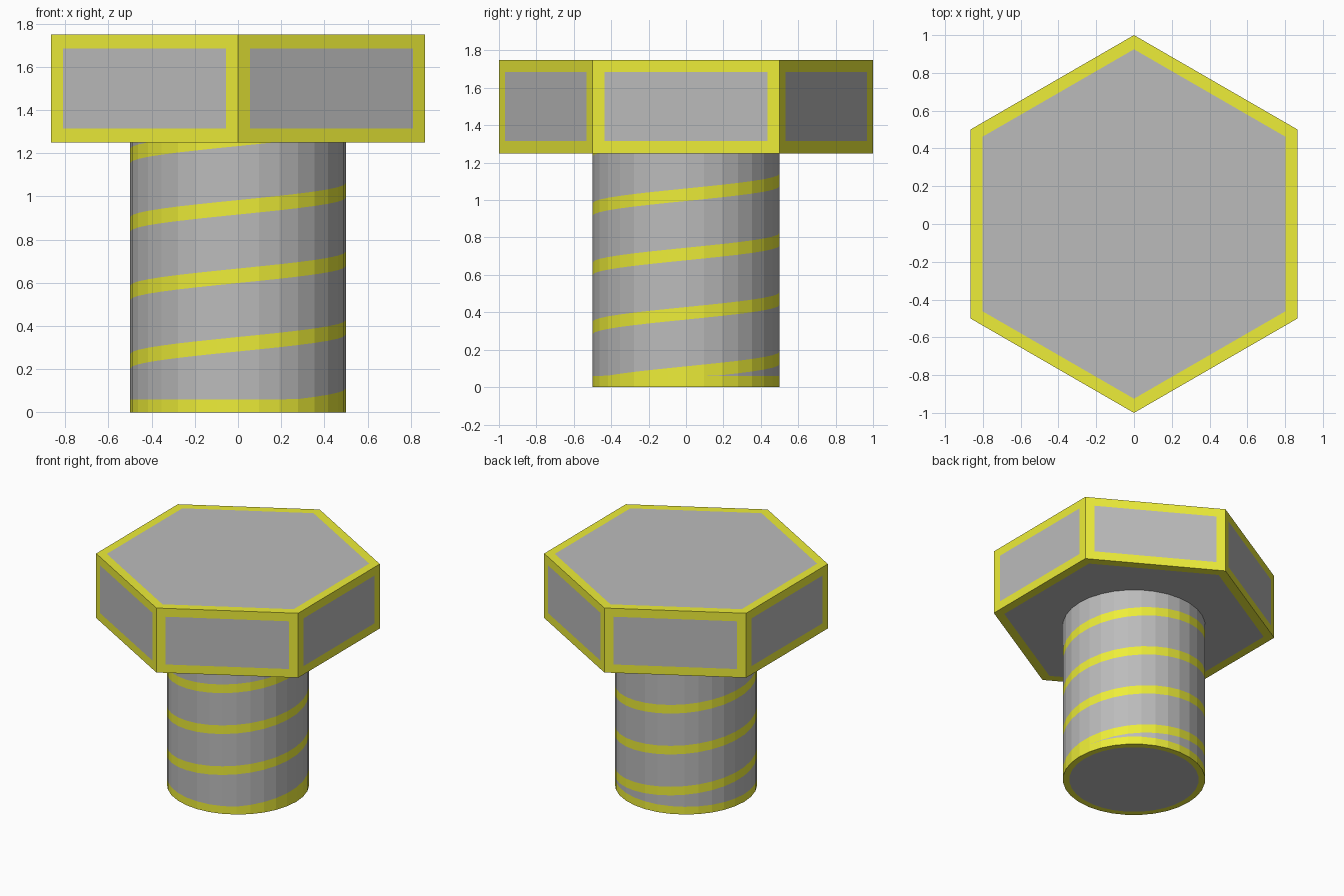
import bpy, bmesh, math

if "Cube" in bpy.data.objects:
    bpy.data.objects.remove(bpy.data.objects["Cube"])

SIDES, RADIUS = 32, 0.5
HEAD_LOW, HEAD_HIGH = 1.25, 1.75
RIM = 0.065
SHAFT_TOP = 1.3                       # sunk a little into the head
PITCH, STRIPE, START = 0.317, 0.067, 0.111


def material(name, color):
    mat = bpy.data.materials.new(name)
    mat.diffuse_color = (*color, 1)
    mat.use_nodes = True
    mat.node_tree.nodes["Principled BSDF"].inputs["Base Color"].default_value = mat.diffuse_color
    return mat


GREY = material("grey_metal", (0.5, 0.5, 0.5))
YELLOW = material("yellow_trim", (0.85, 0.85, 0.04))


def finish(bm, name):
    bmesh.ops.recalc_face_normals(bm, faces=bm.faces[:])
    mesh = bpy.data.meshes.new(name)
    bm.to_mesh(mesh)
    bm.free()
    mesh.materials.append(GREY)
    mesh.materials.append(YELLOW)
    obj = bpy.data.objects.new(name, mesh)
    bpy.context.collection.objects.link(obj)


def inset_rim(bm, faces, width):
    # Flush yellow border around each face
    ring = bmesh.ops.inset_individual(bm, faces=faces, thickness=width,
                                      use_even_offset=True)["faces"]
    for f in ring:
        f.material_index = 1


# Hexagonal head with a border on every face
bm = bmesh.new()
hexagon = [bm.verts.new((math.sin(i * math.pi / 3), math.cos(i * math.pi / 3), HEAD_LOW))
           for i in range(6)]
base = bm.faces.new(hexagon)
top = bmesh.ops.extrude_face_region(bm, geom=[base], use_keep_orig=True)["geom"]
bmesh.ops.translate(bm, vec=(0, 0, HEAD_HIGH - HEAD_LOW),
                    verts=[g for g in top if isinstance(g, bmesh.types.BMVert)])
bmesh.ops.recalc_face_normals(bm, faces=bm.faces[:])
inset_rim(bm, bm.faces[:], RIM)
finish(bm, "bolt_head")

# Shaft: each column is split where the flush spiral stripe crosses it
bm = bmesh.new()
corners = {}


def corner(i, z):
    key = (i % SIDES, round(z, 4))
    if key not in corners:
        a = 2 * math.pi * key[0] / SIDES
        corners[key] = bm.verts.new((RADIUS * math.cos(a), RADIUS * math.sin(a), z))
    return corners[key]


def levels(i):
    zs = [0, 0.06]
    for turn in range(-1, 4):
        high = START + PITCH * (turn + i / SIDES)
        zs += [min(max(z, 0.06), SHAFT_TOP) for z in (high - STRIPE, high)]
    return zs + [SHAFT_TOP]


for i in range(SIDES):
    left, right = levels(i), levels(i + 1)
    for n in range(len(left) - 1):
        loop = [corner(i, left[n]), corner(i + 1, right[n]),
                corner(i + 1, right[n + 1]), corner(i, left[n + 1])]
        loop = list(dict.fromkeys(loop))
        if len(loop) > 2:
            bm.faces.new(loop).material_index = 1 - n % 2

# End caps, the lower one with a yellow rim
bm.faces.new([corner(i, SHAFT_TOP) for i in range(SIDES)])
bottom = bm.faces.new([corner(i, 0) for i in reversed(range(SIDES))])
bmesh.ops.recalc_face_normals(bm, faces=bm.faces[:])
inset_rim(bm, [bottom], 0.045)
finish(bm, "threaded_shaft")
